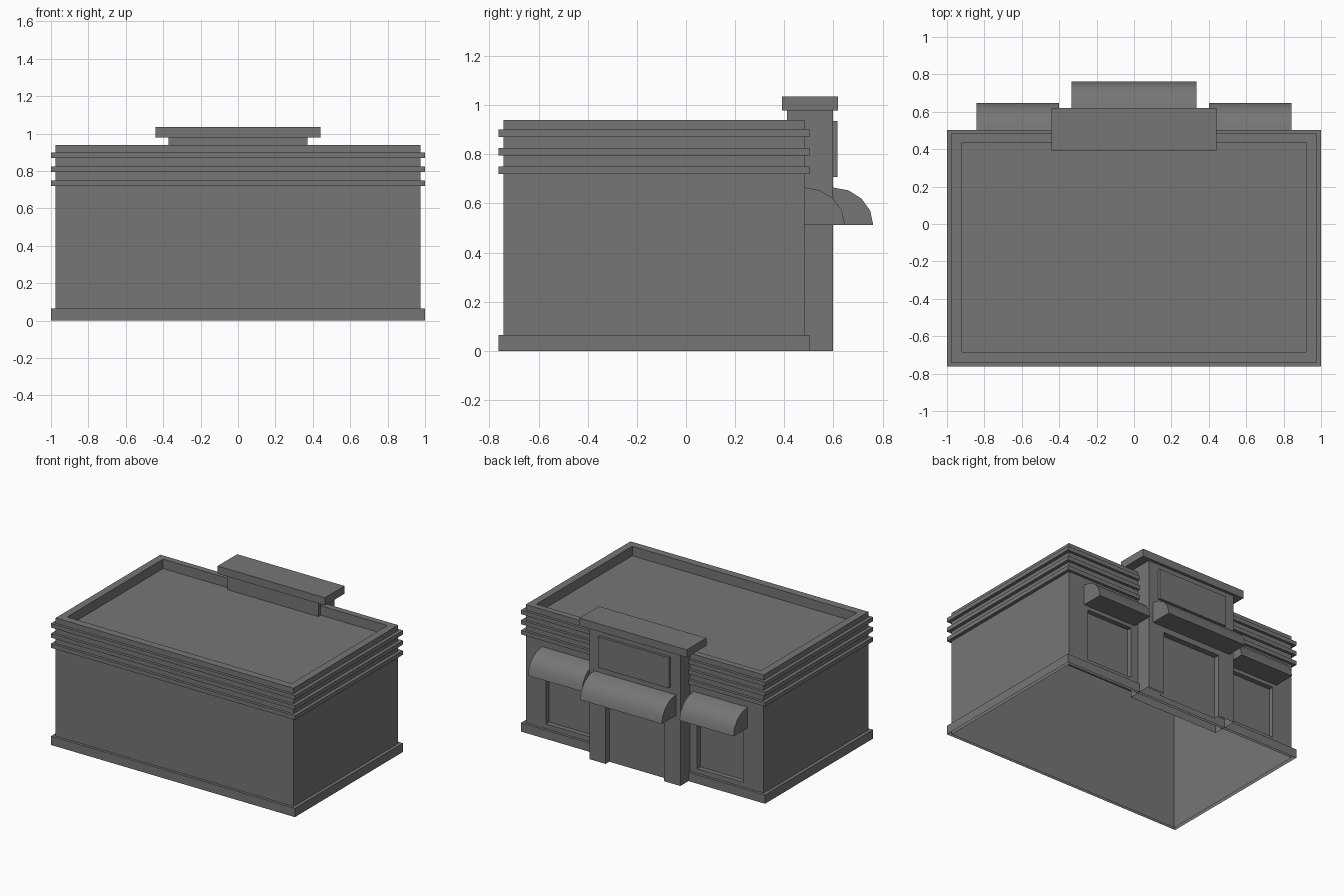
import bpy, bmesh, math

if "Cube" in bpy.data.objects:
    bpy.data.objects.remove(bpy.data.objects["Cube"])

# dark grey finish shared by all parts
grey = bpy.data.materials.new("dark_grey")
grey.diffuse_color = (0.18, 0.18, 0.18, 1)
grey.use_nodes = True
grey.node_tree.nodes["Principled BSDF"].inputs["Base Color"].default_value = grey.diffuse_color


def make_object(name, bm):
    bmesh.ops.recalc_face_normals(bm, faces=bm.faces)
    mesh = bpy.data.meshes.new(name)
    bm.to_mesh(mesh)
    bm.free()
    mesh.materials.append(grey)
    ob = bpy.data.objects.new(name, mesh)
    bpy.context.collection.objects.link(ob)
    return ob


def box(name, x0, x1, y0, y1, z0, z1):
    bm = bmesh.new()
    bmesh.ops.create_cube(bm, size=1)
    for v in bm.verts:
        v.co = ((x0 + x1) / 2 + v.co.x * (x1 - x0),
                (y0 + y1) / 2 + v.co.y * (y1 - y0),
                (z0 + z1) / 2 + v.co.z * (z1 - z0))
    return make_object(name, bm)


def ring(name, z0, z1, strips):
    """Rectangular moulding wrapped around the outside of the walls."""
    bm = bmesh.new()
    loops = []
    for x, ya, yb in ((1.0, -0.762, 0.503), (0.975, -0.742, 0.483)):
        for z in (z0, z1):
            loops.append([bm.verts.new(p) for p in
                          ((-x, ya, z), (x, ya, z), (x, yb, z), (-x, yb, z))])
    for a, b in strips:
        for i in range(4):
            j = (i + 1) % 4
            bm.faces.new((loops[a][i], loops[a][j], loops[b][j], loops[b][i]))
    return make_object(name, bm)


def carve(ob, cutters):
    """Cut recesses, then open the underside of the shell."""
    for c in cutters:
        m = ob.modifiers.new("cut", 'BOOLEAN')
        m.operation = 'DIFFERENCE'
        m.solver = 'EXACT'
        m.object = c
    bpy.context.view_layer.update()
    deps = bpy.context.evaluated_depsgraph_get()
    mesh = bpy.data.meshes.new_from_object(ob.evaluated_get(deps))
    ob.modifiers.clear()
    ob.data = mesh
    for c in cutters:
        bpy.data.objects.remove(c)
    bm = bmesh.new()
    bm.from_mesh(mesh)
    bottom = [f for f in bm.faces if all(abs(v.co.z) < 1e-4 for v in f.verts)]
    bmesh.ops.delete(bm, geom=bottom, context='FACES_ONLY')
    bm.to_mesh(mesh)
    bm.free()


def awning(name, x0, x1, y, depth):
    """Quarter-round canopy with four segments."""
    pts = [(y, 0.512)]
    for i in range(5):
        a = math.radians(22.5 * i)
        pts.append((y + depth * math.cos(a), 0.512 + 0.153 * math.sin(a)))
    bm = bmesh.new()
    ends = [[bm.verts.new((x, p, z)) for p, z in pts] for x in (x0, x1)]
    bm.faces.new(ends[0])
    bm.faces.new(ends[1])
    n = len(pts)
    for i in range(n):
        j = (i + 1) % n
        bm.faces.new((ends[0][i], ends[0][j], ends[1][j], ends[1][i]))
    ob = make_object(name, bm)
    bpy.ops.object.select_all(action='DESELECT')
    bpy.context.view_layer.objects.active = ob
    ob.select_set(True)
    bpy.ops.object.shade_smooth_by_angle(angle=math.radians(35))


# main walls with sunken roof and two recessed windows
walls = box("walls", -0.975, 0.975, -0.742, 0.483, 0, 0.94)
carve(walls, [box("roof_cut", -0.92, 0.92, -0.685, 0.437, 0.87, 1.1),
              box("window_cut_a", 0.43, 0.81, 0.447, 0.6, 0.10, 0.485),
              box("window_cut_b", -0.81, -0.43, 0.447, 0.6, 0.10, 0.485)])

# plinth (open underneath) and cornice bands
ring("plinth", 0, 0.065, ((0, 1), (1, 3)))
for i, z in enumerate((0.72, 0.795, 0.87)):
    ring("cornice_band_%d" % (i + 1), z, z + 0.03, ((0, 1), (1, 3), (3, 2), (2, 0)))

# entrance tower with recessed doorway, cap and sign panel
tower = box("entrance_tower", -0.372, 0.372, 0.41, 0.598, 0, 0.98)
carve(tower, [box("door_cut", -0.24, 0.24, 0.555, 0.8, -0.1, 0.47)])
box("tower_cap", -0.44, 0.44, 0.39, 0.619, 0.978, 1.035)
box("sign_panel", -0.29, 0.29, 0.59, 0.616, 0.708, 0.935)

# awnings over the door and windows
awning("door_awning", -0.335, 0.335, 0.598, 0.164)
for side, s in (("right", 1), ("left", -1)):
    awning("window_awning_" + side, *sorted((0.40 * s, 0.842 * s)), 0.483, 0.164)
